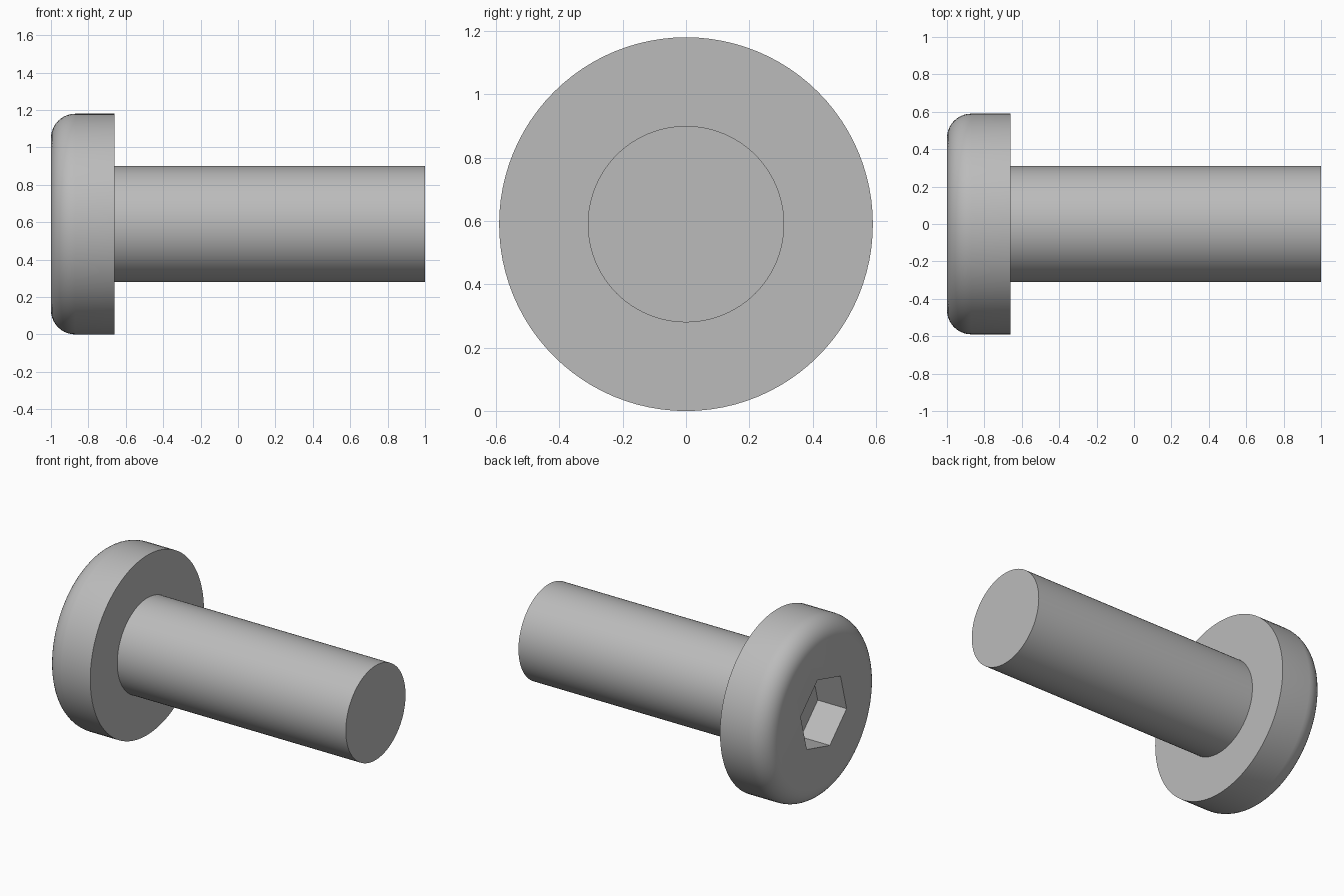
import bpy, bmesh, math
from mathutils import Matrix, Vector

if "Cube" in bpy.data.objects:
    bpy.data.objects.remove(bpy.data.objects["Cube"])

HEAD_R, SHANK_R, FILLET = 0.59, 0.31, 0.13
HEAD_X0, HEAD_X1, END_X = -1.0, -0.66, 1.0
HEX_R, HEX_DEPTH, HEX_TURN = 0.247, 0.21, math.radians(15)
SEGMENTS = 96

steel = bpy.data.materials.new("grey steel")
steel.diffuse_color = (0.5, 0.5, 0.5, 1)
steel.use_nodes = True
steel.node_tree.nodes["Principled BSDF"].inputs["Base Color"].default_value = steel.diffuse_color


def make_object(name, bm):
    bmesh.ops.recalc_face_normals(bm, faces=bm.faces)
    mesh = bpy.data.meshes.new(name)
    bm.to_mesh(mesh)
    bm.free()
    mesh.materials.append(steel)
    obj = bpy.data.objects.new(name, mesh)
    obj.location.z = HEAD_R
    bpy.context.collection.objects.link(obj)
    return obj


def loft_rings(name, rings, sides, turn=0.0):
    """Closed solid around the x axis from (x, radius) rings."""
    bm = bmesh.new()
    loops = []
    for x, r in rings:
        angles = [turn + math.tau * i / sides for i in range(sides)]
        loops.append([bm.verts.new((x, r * math.cos(a), r * math.sin(a))) for a in angles])
    for a, b in zip(loops, loops[1:]):
        for i in range(sides):
            j = (i + 1) % sides
            bm.faces.new((a[i], a[j], b[j], b[i]))
    bm.faces.new(loops[0])
    bm.faces.new(loops[-1])
    return make_object(name, bm)


# Screw body: rounded head rim, flat underside, plain shank
steps = 10
profile = []
for i in range(steps + 1):
    a = math.pi / 2 * i / steps
    profile.append((HEAD_X0 + FILLET * (1 - math.cos(a)),
                    HEAD_R - FILLET * (1 - math.sin(a))))
profile += [(HEAD_X1, HEAD_R), (HEAD_X1, SHANK_R), (END_X, SHANK_R)]
screw = loft_rings("screw_body", profile, SEGMENTS)

# Hexagonal drive socket cut into the head
cutter = loft_rings("socket_cutter",
                    [(HEAD_X0 - 0.1, HEX_R), (HEAD_X0 + HEX_DEPTH, HEX_R)], 6, HEX_TURN)
cutter.hide_render = True
cut = screw.modifiers.new("hex_socket", 'BOOLEAN')
cut.operation = 'DIFFERENCE'
cut.solver = 'EXACT'
cut.object = cutter

bpy.context.view_layer.objects.active = screw
screw.select_set(True)
bpy.ops.object.modifier_apply(modifier=cut.name)
bpy.data.objects.remove(cutter, do_unlink=True)

# Smooth round surfaces, crisp rims and socket edges
bpy.ops.object.shade_smooth_by_angle(angle=math.radians(30))
